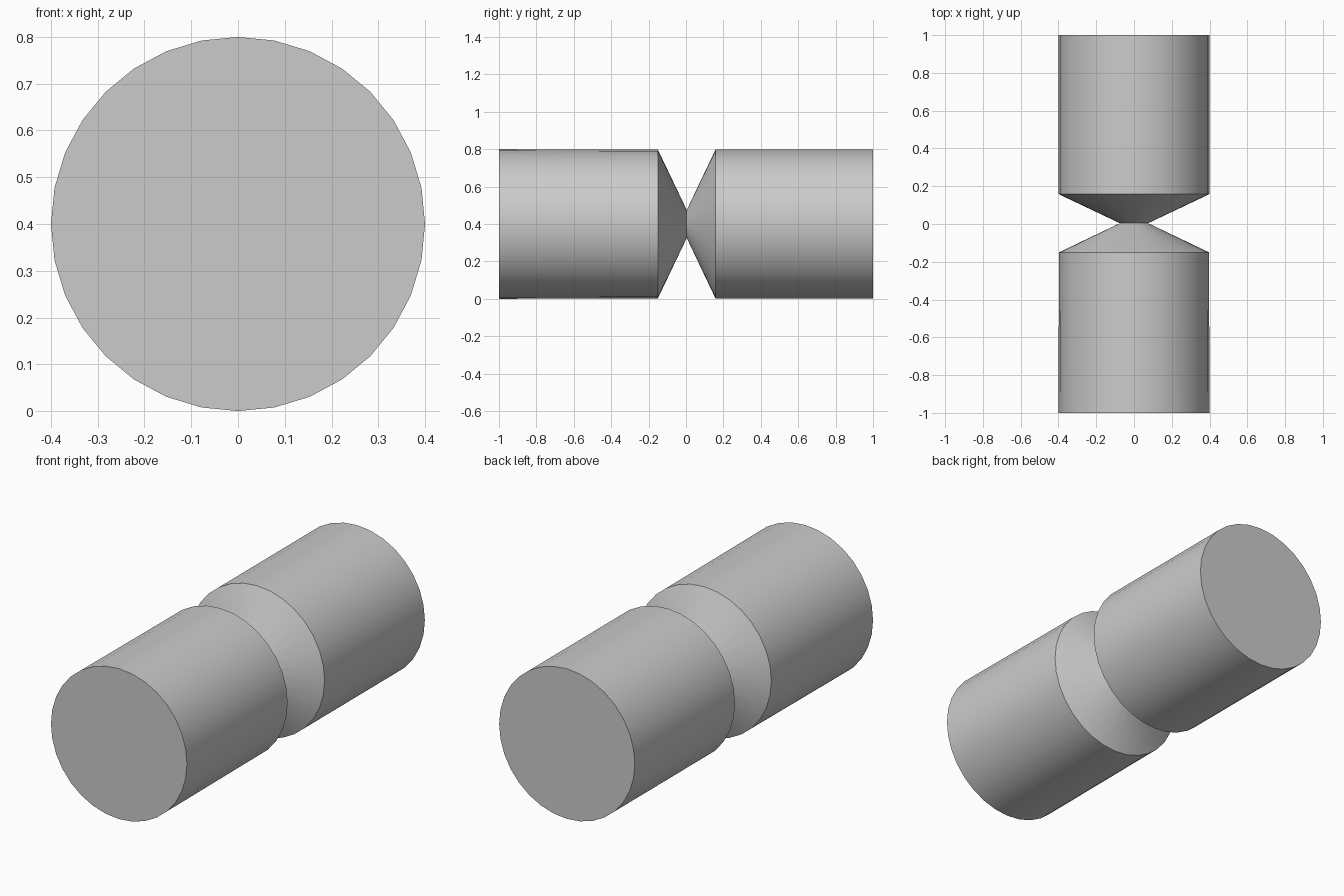
import bpy
import bmesh
import math

if "Cube" in bpy.data.objects:
    bpy.data.objects.remove(bpy.data.objects["Cube"], do_unlink=True)

SIDES = 32
CENTRE_Z = 0.4

grey = bpy.data.materials.new("plain grey")
grey.use_nodes = True
colour = (0.6, 0.6, 0.6, 1)
grey.diffuse_color = colour
grey.node_tree.nodes["Principled BSDF"].inputs["Base Color"].default_value = colour

# Half outlines as (y, radius): barrel with a cone narrowing to the waist
profile = [(-1, 0.4), (-0.15, 0.397), (0.004, 0.075), (0.158, 0.399), (1, 0.399)]

# Rings of the turned body, with a vertex at the top of each
bm = bmesh.new()
rings = []
for y, radius in profile:
    ring = []
    for i in range(SIDES):
        a = math.tau * i / SIDES
        ring.append(bm.verts.new((radius * math.sin(a), y, CENTRE_Z + radius * math.cos(a))))
    rings.append(ring)

# Walls between rings
for near, far in zip(rings, rings[1:]):
    for i in range(SIDES):
        j = (i + 1) % SIDES
        bm.faces.new((near[i], near[j], far[j], far[i]))

# Flat end caps
bm.faces.new(rings[0])
bm.faces.new(rings[-1])
bmesh.ops.recalc_face_normals(bm, faces=bm.faces)

mesh = bpy.data.meshes.new("double_barrel")
bm.to_mesh(mesh)
bm.free()
mesh.materials.append(grey)
body = bpy.data.objects.new("waisted_double_barrel", mesh)
bpy.context.collection.objects.link(body)

# Smooth round walls, sharp rims
bpy.ops.object.select_all(action="DESELECT")
body.select_set(True)
bpy.context.view_layer.objects.active = body
bpy.ops.object.shade_smooth_by_angle(angle=math.radians(30))
